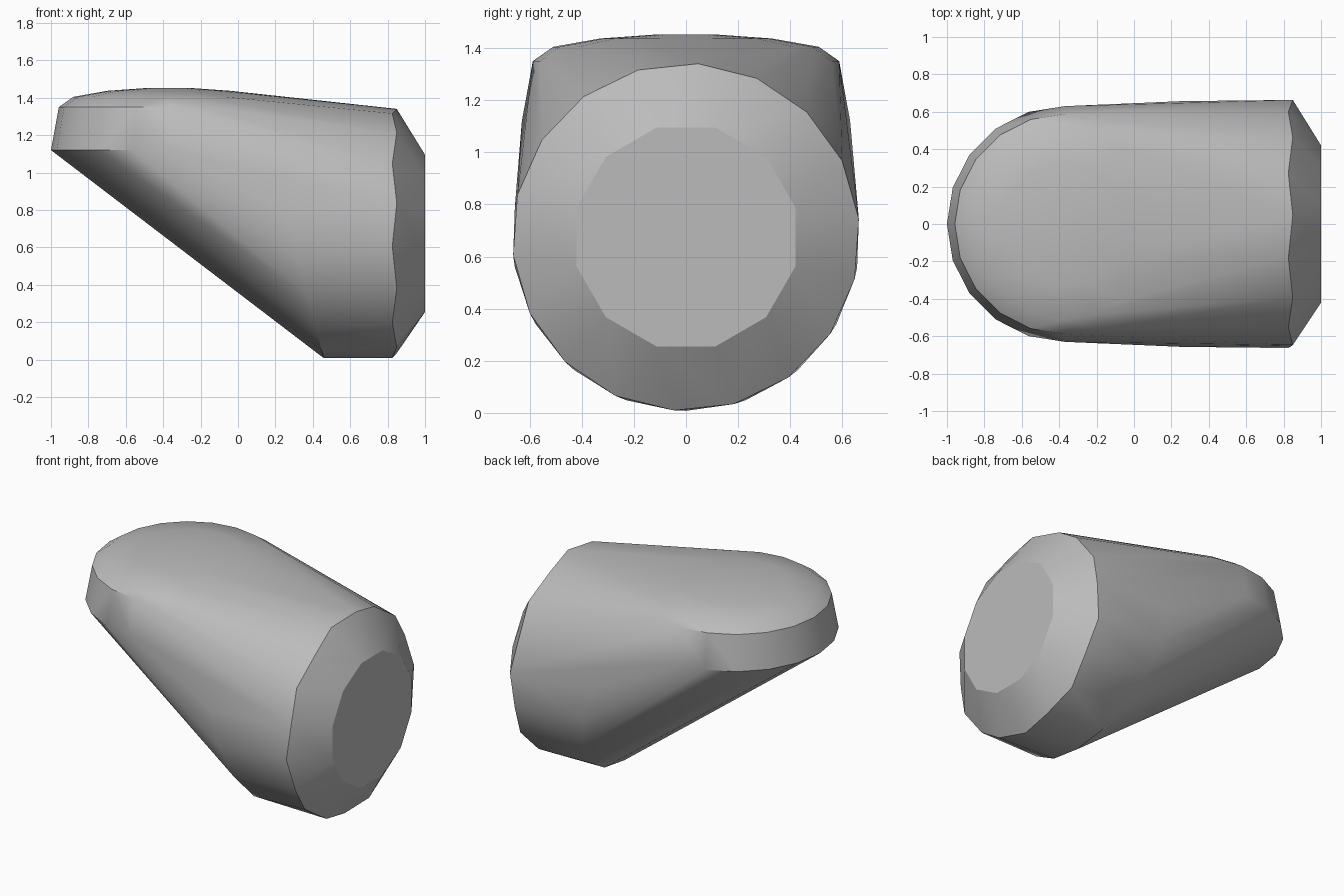
import bpy, bmesh
from math import sin, cos, pi, radians

cube = bpy.data.objects.get("Cube")
if cube:
    bpy.data.objects.remove(cube, do_unlink=True)

grey = bpy.data.materials.new("mid grey")
grey.use_nodes = True
colour = (0.5, 0.5, 0.5, 1)
grey.diffuse_color = colour
grey.node_tree.nodes["Principled BSDF"].inputs["Base Color"].default_value = colour

AXIS_Z = 0.675   # height of the round end's axis
CAP_X = -0.37    # centre of the rounded upper end


def upright_ring(bm, x, radius, sides, phase=0.0, slant=0.0, ripple=0.0):
    """Ring facing along x, optionally leaning with height or rippled."""
    for i in range(sides):
        a = 2 * pi * (i + phase) / sides
        rise = radius * sin(a)
        bm.verts.new((x - slant * rise + ripple * (-1) ** i,
                      radius * cos(a), AXIS_Z + rise))


def level_ring(bm, z, radius, sides):
    """Ring facing along z at the rounded upper end."""
    for i in range(sides):
        a = 2 * pi * i / sides
        bm.verts.new((CAP_X + radius * cos(a), radius * sin(a), z))


bm = bmesh.new()
# Flat round end, its chamfer and the short barrel behind it
upright_ring(bm, 1.0, 0.435, 12, phase=0.5)
upright_ring(bm, 0.837, 0.667, 18, phase=0.3, ripple=0.012)
upright_ring(bm, 0.285, 0.667, 18, phase=0.5, slant=0.26)
# Rounded upper end with a softened, slightly domed top
for z, radius in ((1.12, 0.63), (1.35, 0.588), (1.405, 0.51),
                  (1.437, 0.33), (1.452, 0.12)):
    level_ring(bm, z, radius, 20)

# Wrap all the rings in one convex skin
hull = bmesh.ops.convex_hull(bm, input=bm.verts[:])
unused = {g for g in hull["geom_interior"] + hull["geom_unused"]
          if isinstance(g, bmesh.types.BMVert)}
bmesh.ops.delete(bm, geom=list(unused), context="VERTS")
bmesh.ops.dissolve_limit(bm, angle_limit=radians(0.5),
                         verts=bm.verts[:], edges=bm.edges[:])
bmesh.ops.recalc_face_normals(bm, faces=bm.faces[:])

mesh = bpy.data.meshes.new("tapered_body")
bm.to_mesh(mesh)
bm.free()
mesh.materials.append(grey)
body = bpy.data.objects.new("tapered_body", mesh)
bpy.context.collection.objects.link(body)

bpy.ops.object.select_all(action="DESELECT")
body.select_set(True)
bpy.context.view_layer.objects.active = body
bpy.ops.object.shade_smooth_by_angle(angle=radians(30))
